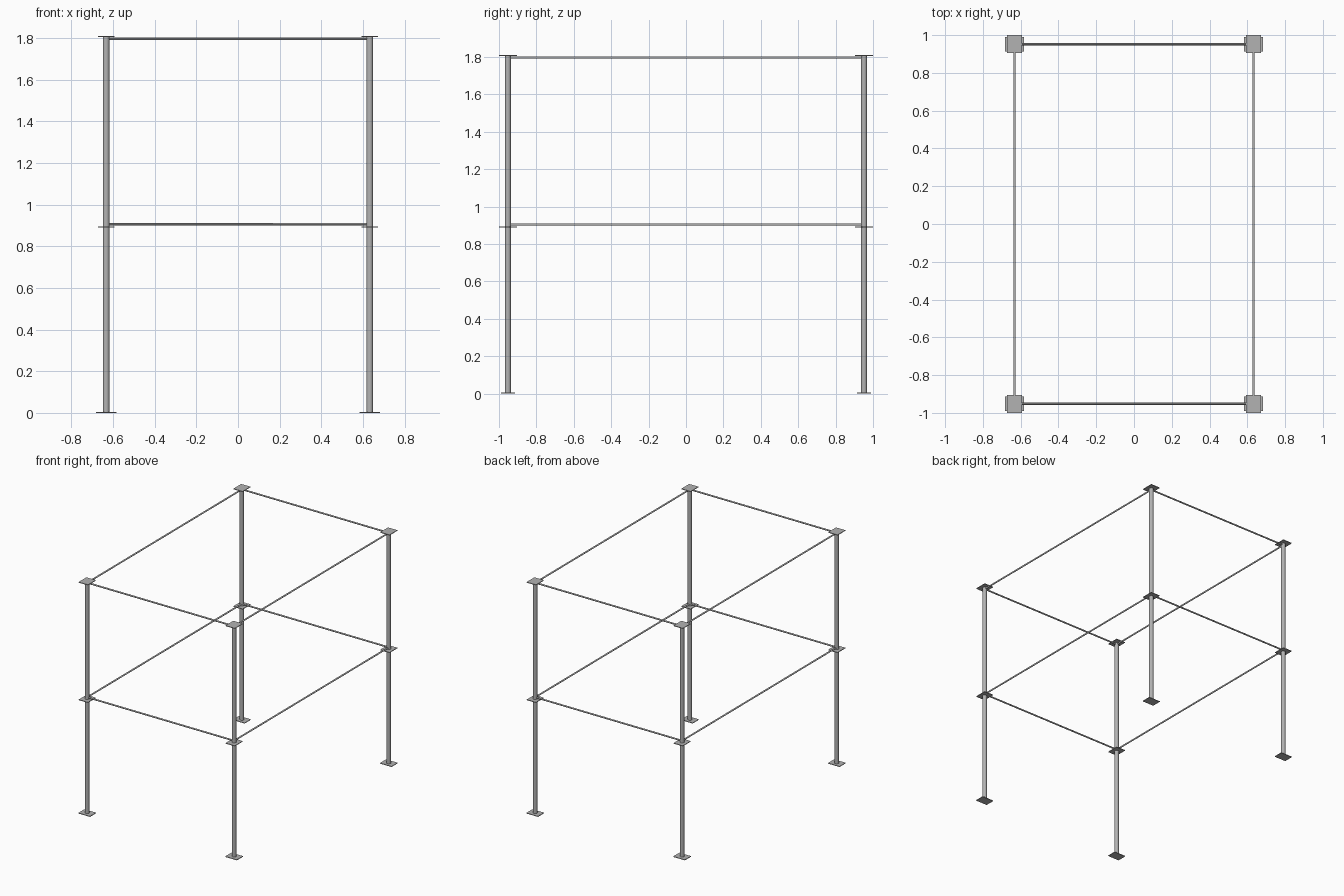
import bpy
from mathutils import Vector

cube = bpy.data.objects.get("Cube")
if cube:
    bpy.data.objects.remove(cube, do_unlink=True)

steel = bpy.data.materials.new("grey steel")
steel.use_nodes = True
GREY = (0.45, 0.45, 0.45, 1)
steel.diffuse_color = GREY
steel.node_tree.nodes["Principled BSDF"].inputs["Base Color"].default_value = GREY

PX, PY = 0.633, 0.952      # post centres
MID, TOP = 0.892, 1.81     # plate heights
THICK = 0.005


def finish(name):
    ob = bpy.context.object
    ob.name = name
    ob.data.materials.append(steel)
    return ob


def plate(name, x, y, z, sx, sy):
    bpy.ops.mesh.primitive_cube_add(size=1, location=(x, y, z))
    ob = finish(name)
    ob.scale = (sx, sy, THICK)


def tube(name, a, b, radius, sides):
    a, b = Vector(a), Vector(b)
    d = b - a
    bpy.ops.mesh.primitive_cylinder_add(vertices=sides, radius=radius,
                                        depth=d.length, location=(a + b) / 2)
    ob = finish(name)
    ob.rotation_euler = d.to_track_quat('Z', 'Y').to_euler()
    bpy.ops.object.shade_smooth_by_angle()


# Corner posts with foot, middle and top plates
for fy, depth in ((-1, "front"), (1, "back")):
    for fx, side in ((-1, "right"), (1, "left")):
        x, y = fx * PX, fy * PY
        tag = f"{depth}_{side}"
        tube(f"{tag}_lower_post", (x, y, 0), (x, y, MID), 0.016, 24)
        tube(f"{tag}_upper_post", (x, y, MID), (x, y, TOP), 0.016, 24)
        plate(f"{tag}_foot_plate", x, y, THICK / 2, 0.1, 0.075)
        plate(f"{tag}_middle_plate", x, y, MID, 0.08, 0.096)
        plate(f"{tag}_top_plate", x, y, TOP - THICK / 2, 0.08, 0.096)

# Thin rails joining the posts at both levels
for level, z in (("middle", 0.905), ("top", 1.797)):
    for s, ends, sides in ((-1, "front", "right"), (1, "back", "left")):
        tube(f"{ends}_{level}_rail", (-PX, s * PY, z), (PX, s * PY, z), 0.006, 12)
        tube(f"{sides}_{level}_rail", (s * PX, -PY, z), (s * PX, PY, z), 0.006, 12)
